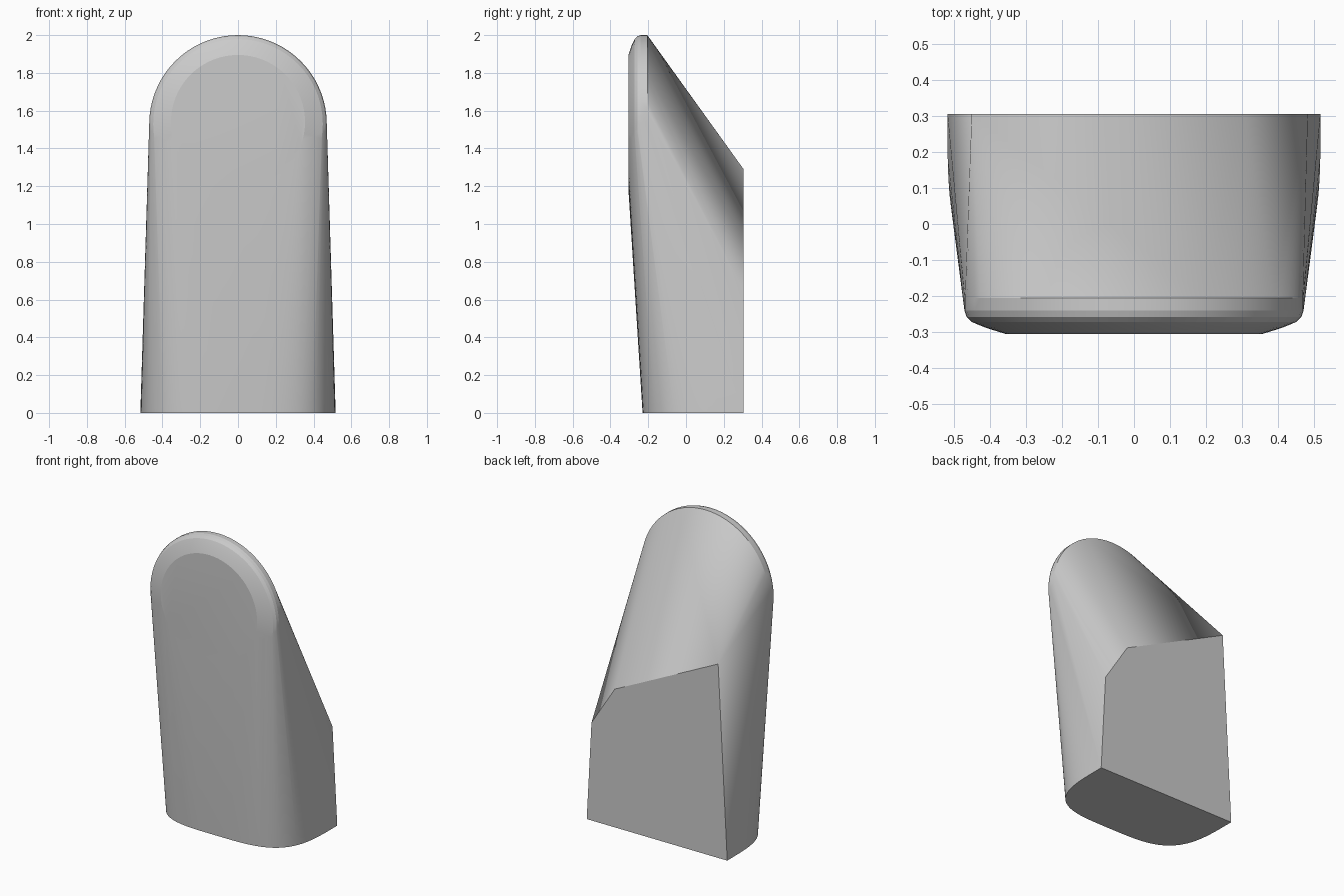
import bpy, bmesh, math

if "Cube" in bpy.data.objects:
    bpy.data.objects.remove(bpy.data.objects["Cube"])

bm = bmesh.new()


def ring(radius, y, zc, n=72):
    for i in range(n):
        a = 2 * math.pi * i / n
        bm.verts.new((radius * math.cos(a), y, zc + radius * math.sin(a)))


# round upper end: flat front disc, rounded-over rim, sharp rear edge
for radius, y, zc in [(0.355, -0.305, 1.54), (0.41, -0.288, 1.535),
                      (0.449, -0.272, 1.53), (0.464, -0.258, 1.53),
                      (0.47, -0.24, 1.53), (0.47, -0.205, 1.53)]:
    ring(radius, y, zc)

# footprint: half superellipse, square at the back and bowed at the front
N, P = 48, 2 / 3.7
for i in range(N + 1):
    a = math.pi * i / N
    c, s = math.cos(a), max(0.0, math.sin(a))
    bm.verts.new((math.copysign(0.517 * abs(c) ** P, c),
                  0.305 - 0.535 * s ** P, 0))

# upper corners of the flat back, with one corner cut away
for x, z in [(-0.45, 1.29), (0.31, 0.92), (0.482, 0.65)]:
    bm.verts.new((x, 0.305, z))

# wrap everything in one convex skin
bmesh.ops.remove_doubles(bm, verts=bm.verts, dist=0.0005)
res = bmesh.ops.convex_hull(bm, input=bm.verts)
loose = {g for g in res["geom_interior"] + res["geom_unused"]
         if isinstance(g, bmesh.types.BMVert) and not g.link_faces}
bmesh.ops.delete(bm, geom=list(loose), context='VERTS')
bmesh.ops.dissolve_limit(bm, angle_limit=math.radians(0.3),
                         verts=bm.verts, edges=bm.edges)
bmesh.ops.recalc_face_normals(bm, faces=bm.faces)

mesh = bpy.data.meshes.new("tapered_block")
bm.to_mesh(mesh)
bm.free()
block = bpy.data.objects.new("tapered_block", mesh)
bpy.context.collection.objects.link(block)
bpy.context.view_layer.objects.active = block
block.select_set(True)
bpy.ops.object.shade_smooth_by_angle(angle=math.radians(14))
